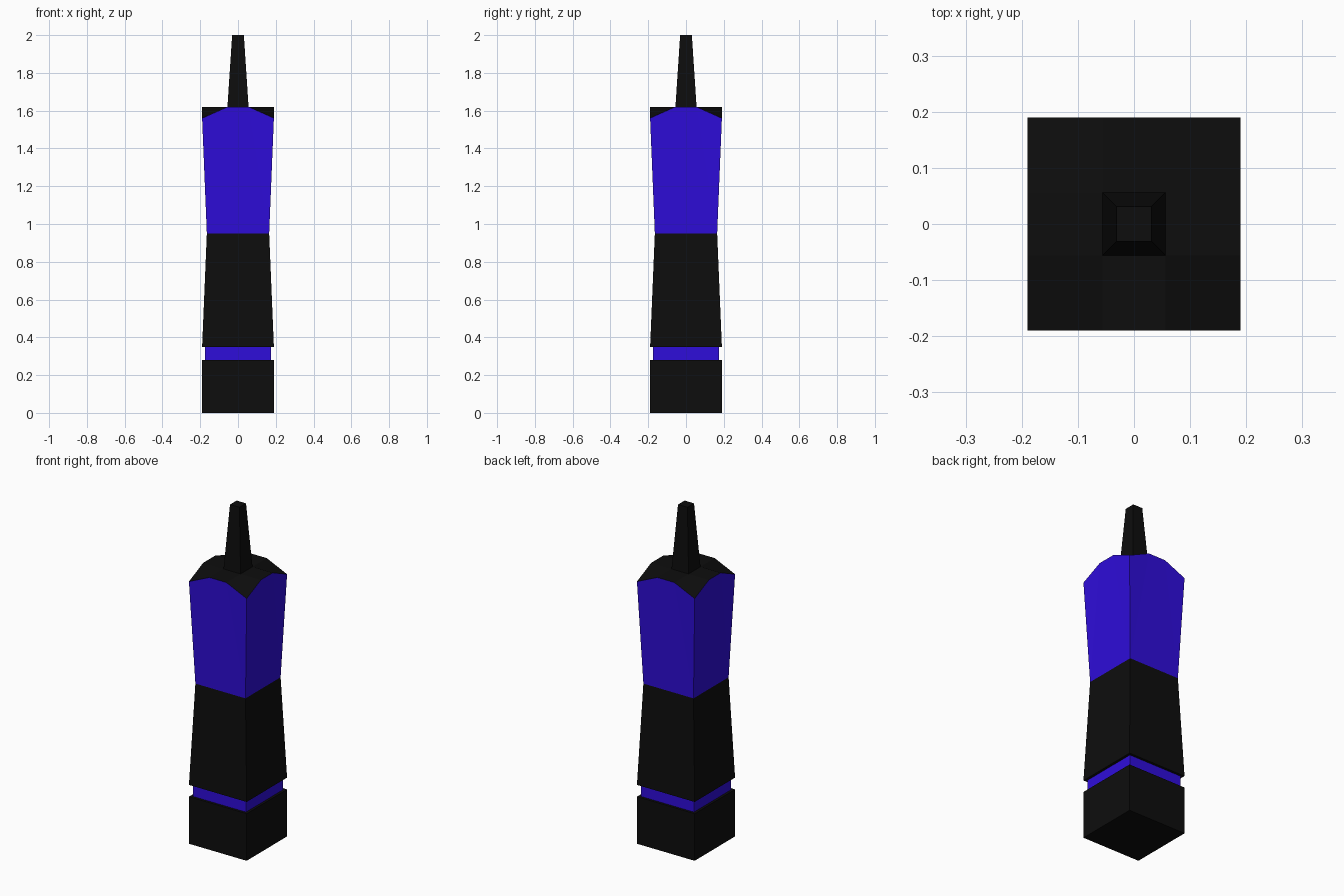
import bpy
import bmesh
from mathutils import Matrix
from math import pi

if "Cube" in bpy.data.objects:
    bpy.data.objects.remove(bpy.data.objects["Cube"])


def material(name, rgb):
    m = bpy.data.materials.new(name)
    m.diffuse_color = (*rgb, 1)
    m.use_nodes = True
    m.node_tree.nodes["Principled BSDF"].inputs["Base Color"].default_value = m.diffuse_color
    return m


BLACK = material("black", (0.004, 0.004, 0.004))
BLUE = material("blue", (0.028, 0.004, 0.70))


def finish(name, bm, mat):
    bmesh.ops.remove_doubles(bm, verts=bm.verts, dist=1e-5)
    bmesh.ops.recalc_face_normals(bm, faces=bm.faces)
    me = bpy.data.meshes.new(name)
    bm.to_mesh(me)
    bm.free()
    me.materials.append(mat)
    ob = bpy.data.objects.new(name, me)
    bpy.context.collection.objects.link(ob)
    return ob


def square_section(name, profile, mat, bottom=False, top=False):
    """Loft square rings given as (half width, height)."""
    bm = bmesh.new()
    rings = [[bm.verts.new((sx * h, sy * h, z))
              for sx, sy in ((-1, -1), (1, -1), (1, 1), (-1, 1))]
             for h, z in profile]
    for a, b in zip(rings, rings[1:]):
        for i in range(4):
            j = (i + 1) % 4
            bm.faces.new((a[i], a[j], b[j], b[i]))
    if bottom:
        bm.faces.new(rings[0][::-1])
    if top:
        bm.faces.new(rings[-1])
    return finish(name, bm, mat)


W, INNER, WAIST = 0.19, 0.175, 0.165
MID, EAVE, PEAK = 0.056, 1.56, 1.62

# Foot block, recessed ring and tapering lower body
square_section("foot_block", [(W, 0), (W, 0.28), (INNER, 0.28)], BLACK, bottom=True)
square_section("recessed_band", [(INNER, 0.28), (INNER, 0.35)], BLUE)
square_section("lower_body", [(INNER, 0.35), (W, 0.35), (WAIST, 0.95)], BLACK)

# Flaring upper body: four sides whose top edges drop at the corners
bm = bmesh.new()
for k in range(4):
    rot = Matrix.Rotation(k * pi / 2, 3, 'Z')
    side = [(-WAIST, -WAIST, 0.95), (WAIST, -WAIST, 0.95), (W, -W, EAVE),
            (MID, -W, PEAK), (-MID, -W, PEAK), (-W, -W, EAVE)]
    verts = [bm.verts.new(v) for v in side]
    bmesh.ops.rotate(bm, verts=verts, matrix=rot)
    bm.faces.new((verts[0], verts[1], verts[3], verts[4]))
    bm.faces.new((verts[1], verts[2], verts[3]))
    bm.faces.new((verts[0], verts[4], verts[5]))
finish("upper_body", bm, BLUE)

# Roof: 3 x 3 grid with lowered corners, open where the spike rises
bm = bmesh.new()
steps = (-W, -MID, MID, W)
grid = [[bm.verts.new((x, y, EAVE if abs(x) == W and abs(y) == W else PEAK))
         for y in steps] for x in steps]
for i in range(3):
    for j in range(3):
        if (i, j) != (1, 1):
            bm.faces.new((grid[i][j], grid[i + 1][j],
                          grid[i + 1][j + 1], grid[i][j + 1]))
finish("roof", bm, BLACK)

# Tapered top spike
square_section("spike", [(MID, PEAK), (0.031, 2.0)], BLACK, top=True)

# Open shells: make every face point outward
for ob in bpy.context.collection.objects:
    bm = bmesh.new()
    bm.from_mesh(ob.data)
    bm.normal_update()
    for f in bm.faces:
        c = f.calc_center_median()
        sideways = f.normal.x * c.x + f.normal.y * c.y
        if (ob.name == "roof" and f.normal.z < 0) or (
                abs(f.normal.z) < 0.9 and ob.name != "roof" and sideways < 0):
            f.normal_flip()
    bm.to_mesh(ob.data)
    bm.free()
